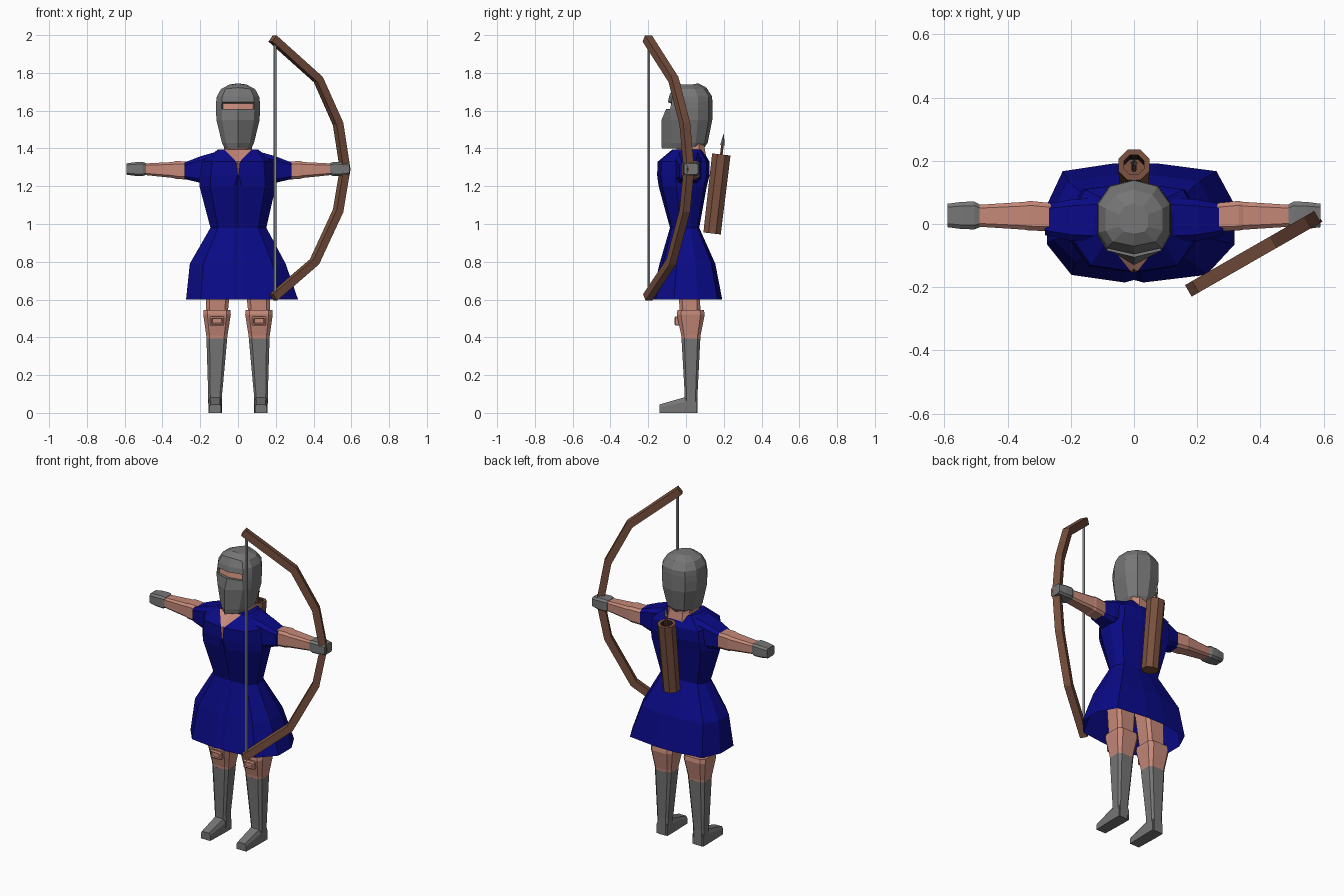
import bpy, bmesh, math
from mathutils import Vector

if "Cube" in bpy.data.objects:
    bpy.data.objects.remove(bpy.data.objects["Cube"])


def material(name, rgb):
    m = bpy.data.materials.new(name)
    m.diffuse_color = (*rgb, 1)
    m.use_nodes = True
    m.node_tree.nodes["Principled BSDF"].inputs["Base Color"].default_value = m.diffuse_color
    return m


BLUE = material("blue_cloth", (0.003, 0.003, 0.24))
SKIN = material("skin", (0.56, 0.25, 0.19))
GREY = material("grey_metal", (0.18, 0.18, 0.18))
BROWN = material("brown_wood", (0.19, 0.08, 0.048))
STRING = material("pale_string", (0.36, 0.38, 0.40))
DARK = material("dark_hollow", (0.04, 0.018, 0.012))


def finish(name, bm, mats):
    bmesh.ops.recalc_face_normals(bm, faces=bm.faces)
    me = bpy.data.meshes.new(name)
    bm.to_mesh(me)
    bm.free()
    for m in mats:
        me.materials.append(m)
    ob = bpy.data.objects.new(name, me)
    bpy.context.collection.objects.link(ob)
    return ob


def loft(rings, cap_start=True, cap_end=True):
    """Skin a list of equal closed rings; returns bmesh and faces per band."""
    bm = bmesh.new()
    vs = [[bm.verts.new(p) for p in r] for r in rings]
    n = len(vs[0])
    bands = []
    for a, b in zip(vs, vs[1:]):
        bands.append([bm.faces.new((a[i], a[(i + 1) % n], b[(i + 1) % n], b[i]))
                      for i in range(n)])
    if cap_start:
        bm.faces.new(vs[0])
    if cap_end:
        bm.faces.new(vs[-1])
    return bm, bands


def chamfered(cu, cv, hu, hv, c=0.3):
    """Rectangle with cut corners, as 8 (u, v) points."""
    a, b = hu * (1 - c), hv * (1 - c)
    return [(cu + u, cv + v) for u, v in
            ((-a, -hv), (a, -hv), (hu, -b), (hu, b), (a, hv), (-a, hv), (-hu, b), (-hu, -b))]


def mirrored(half):
    """Close a half outline that runs from front centre to back centre."""
    return half + [(-x, y) for x, y in reversed(half[1:-1])]


# ---- tunic: z, left half-width, right half-width, front y, back y, neck-opening half-width
tunic_rows = [
    (0.60, .275, .318, -.185, .192, .03),
    (0.79, .255, .252, -.140, .155, .03),
    (0.98, .146, .150, -.085, .070, .02),
    (1.20, .204, .200, -.145, .110, .02),
    (1.26, .200, .197, -.153, .125, .003),
    (1.33, .190, .190, -.150, .125, .010),
    (1.395, .105, .105, -.072, .085, .072),
]
rings = []
for z, xl, xr, yf, yb, c in tunic_rows:
    half = [(0, yf + .008), (c, yf), (None, .87 * yf), (1, .35 * yf),
            (1, .32 * yb), (.82, .87 * yb), (.22, yb), (0, yb)]
    k = .9 if c > .05 else .72
    pts = []
    for side, w in ((1, xr), (-1, xl)):
        row = [(side * c, y) if i == 1 else (side * w * (k if x is None else x), y)
               for i, (x, y) in enumerate(half)]
        pts += row if side == 1 else row[-2:0:-1]
    rings.append([(x, y, z) for x, y in pts])
bm, bands = loft(rings, cap_start=False)
for band in bands[4:]:          # open neckline shows skin
    band[0].material_index = band[-1].material_index = 1
finish("tunic", bm, [BLUE, SKIN])

# ---- neck
bm, _ = loft([[(x, y, z) for x, y in chamfered(0, .025, w, w, .4)]
              for z, w in ((1.34, .085), (1.40, .074), (1.48, .068))])
finish("neck", bm, [SKIN])

# ---- helmet with beaked face guard and eye slit
helmet_rows = [
    (1.40, .070, -.128, .095), (1.43, .085, -.130, .115), (1.55, .114, -.130, .139),
    (1.61, .117, -.105, .140), (1.645, .116, -.096, .140), (1.675, .112, -.090, .138),
    (1.715, .090, -.070, .108), (1.738, .045, -.030, .065),
]
rings = []
for z, w, yf, yb in helmet_rows:
    side_f = .8 * yf if z > 1.6 else .6 * yf
    half = [(0, yf), (.74 * w, side_f), (w, -.3 * abs(yf)), (w, .45 * yb),
            (.66 * w, .86 * yb), (0, yb)]
    rings.append([(x, y, z + (.007 if z > 1.7 and x == 0 else 0)) for x, y in mirrored(half)])
bm, bands = loft(rings)
slit = [bands[3][0], bands[3][-1]]
bmesh.ops.recalc_face_normals(bm, faces=bm.faces)
bmesh.ops.inset_region(bm, faces=slit, thickness=.003, depth=-.02)
for f in slit:
    f.material_index = 1
finish("helmet", bm, [GREY, SKIN])


# ---- limbs, one of each per side
def arm_part(name, s, rows, mat):
    # rows: x, y centre, z centre, half depth, half height
    bm, _ = loft([[(s * x, y, z) for y, z in chamfered(cy, cz, hy, hz)]
                  for x, cy, cz, hy, hz in rows])
    finish(name, bm, [mat])


def leg_part(name, s, rows, mat):
    # rows: z, x centre, y centre, half width, half depth
    bm, _ = loft([[(s * x, y, z) for x, y in chamfered(cx, cy, hx, hy)]
                  for z, cx, cy, hx, hy in rows])
    finish(name, bm, [mat])


for s, tag in ((-1, "left"), (1, "right")):
    arm_part(tag + "_sleeve", s, [(.07, .012, 1.32, .075, .075), (.20, .012, 1.288, .065, .070),
                                  (.282, .014, 1.282, .049, .044)], BLUE)
    arm_part(tag + "_arm", s, [(.26, .022, 1.283, .044, .048), (.33, .026, 1.286, .047, .047),
                               (.345, .026, 1.286, .044, .042), (.50, .026, 1.290, .034, .030)], SKIN)
    arm_part(tag + "_glove", s, [(.488, .026, 1.291, .036, .032), (.505, .027, 1.291, .044, .037),
                                 (.545, .027, 1.291, .043, .036), (.590, .027, 1.291, .037, .030)], GREY)
    leg_part(tag + "_thigh", s, [(.53, .111, .022, .057, .054), (.80, .100, .010, .072, .062)], SKIN)
    leg_part(tag + "_knee", s, [(.385, .112, .026, .054, .049), (.41, .112, .026, .056, .051),
                                (.52, .111, .025, .073, .074), (.545, .111, .025, .071, .070)], SKIN)
    leg_part(tag + "_boot", s, [(0, .121, .027, .036, .033), (.10, .121, .027, .037, .034),
                                (.395, .112, .026, .055, .050)], GREY)
    # foot: wedge rising from toe to ankle
    bm, _ = loft([[(s * (.121 + x), y, z) for x, z in
                   ((-w, 0), (w, 0), (w, h * .7), (w * .75, h), (-w * .75, h), (-w, h * .7))]
                  for y, w, h in ((-.14, .032, .045), (-.01, .036, .082), (.058, .036, .082))])
    finish(tag + "_foot", bm, [GREY])
    # knee pad: raised block with a sunken middle
    bm, _ = loft([[(s * x, y, z) for x, z in chamfered(.111, .487, hx, hz, .15)]
                  for y, hx, hz in ((-.02, .038, .026), (-.056, .036, .024), (-.062, .028, .016),
                                    (-.056, .024, .012))])
    finish(tag + "_knee_pad", bm, [SKIN])

# ---- bow: square section mitred along a bent path in an angled vertical plane
ANG = math.atan(.573)
along = Vector((math.cos(ANG), math.sin(ANG), 0))
across = Vector((-along.y, along.x, 0))
path = [(.183, 1.982), (.425, 1.765), (.53, 1.53), (.567, 1.29),
        (.53, 1.07), (.405, .80), (.187, .612)]
pts = [Vector((x, .015 - (.567 - x) * .573, z)) for x, z in path]
rings = []
for i, p in enumerate(pts):
    t = (pts[min(i + 1, len(pts) - 1)] - pts[max(i - 1, 0)]).normalized()
    n = t.cross(across).normalized()
    h = .021
    rings.append([p + n * a * h + across * b * h
                  for a, b in ((-1, -1), (1, -1), (1, 1), (-1, 1))])
bm, _ = loft(rings)
finish("bow", bm, [BROWN])


# ---- round-section rods and tubes along a straight axis
def disc(centre, axis, r, n, turn=0):
    q = axis.to_track_quat('Z', 'Y')
    return [centre + q @ Vector((r * math.cos(turn + i * math.tau / n),
                                 r * math.sin(turn + i * math.tau / n), 0)) for i in range(n)]


up = Vector((0, 0, 1))
bm, _ = loft([disc(Vector((.196, -.198, z)), up, .008, 6) for z in (.615, 1.965)])
finish("bow_string", bm, [STRING])

# ---- quiver with hollow top
base, top = Vector((0, .138, .95)), Vector((0, .187, 1.368))
axis = (top - base).normalized()
T = math.pi / 8
bm, bands = loft([disc(base, axis, .050, 8, T), disc(top, axis, .053, 8, T),
                  disc(top, axis, .034, 8, T), disc(top - axis * .12, axis, .034, 8, T)])
for f in bands[2]:
    f.material_index = 1
finish("quiver", bm, [BROWN, DARK])

# ---- arrow standing in the quiver
foot = top - axis * .12
bm, _ = loft([disc(foot, axis, .008, 6), disc(top + axis * .055, axis, .008, 6)])
finish("arrow_shaft", bm, [BROWN])
bm, _ = loft([disc(top + axis * .05, axis, .012, 4), disc(top + axis * .11, axis, .001, 4)])
finish("arrow_head", bm, [GREY])
